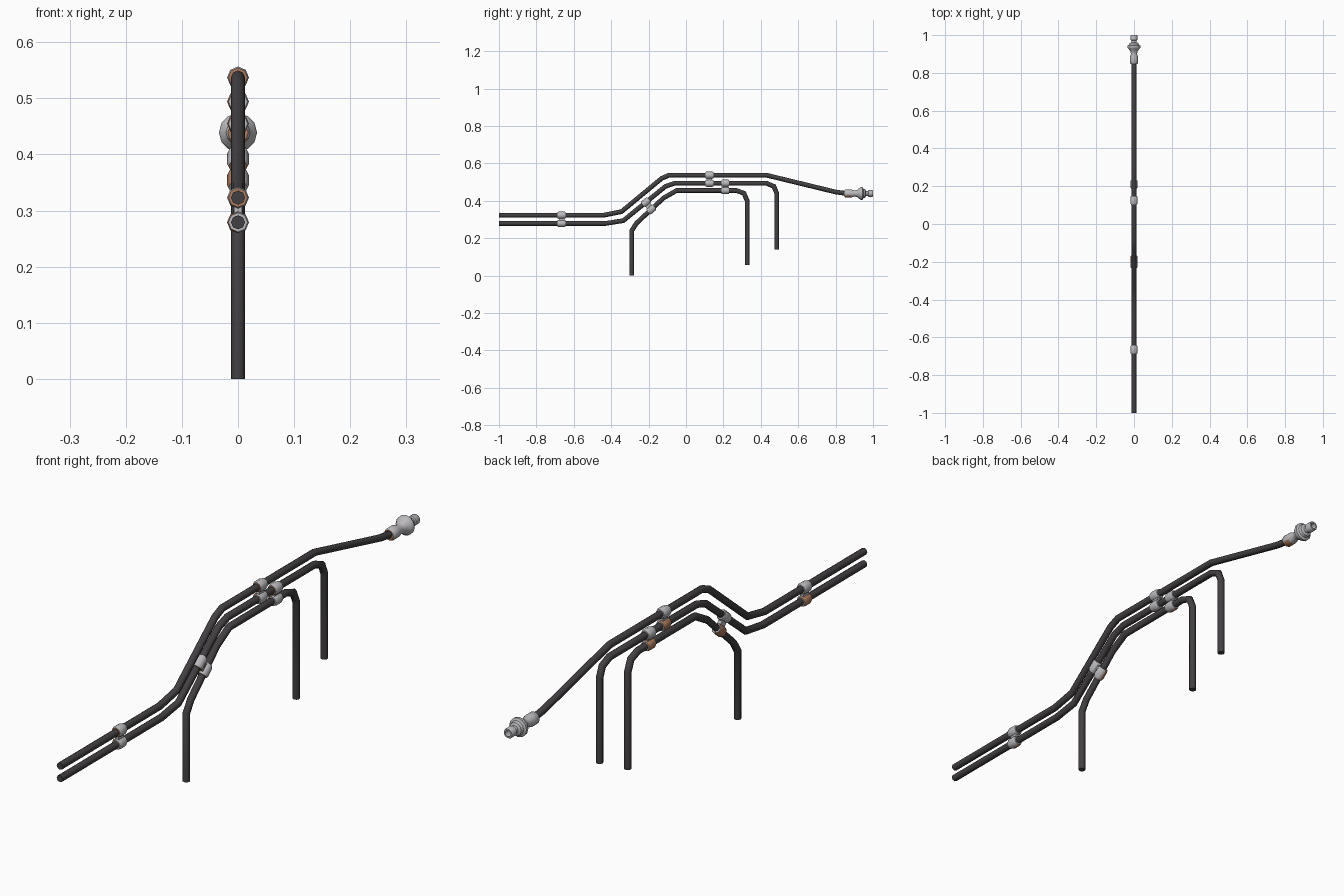
import bpy, bmesh, math
from mathutils import Vector

if "Cube" in bpy.data.objects:
    bpy.data.objects.remove(bpy.data.objects["Cube"])


def material(name, rgb):
    m = bpy.data.materials.new(name)
    m.diffuse_color = (*rgb, 1)
    m.use_nodes = True
    m.node_tree.nodes["Principled BSDF"].inputs["Base Color"].default_value = m.diffuse_color
    return m


RUBBER = material("dark rubber", (0.055, 0.051, 0.054))
STEEL = material("pale steel", (0.50, 0.49, 0.51))
RUST = material("copper brown", (0.42, 0.20, 0.11))


def finish(name, bm, mats, rule=None, angle=50):
    bmesh.ops.recalc_face_normals(bm, faces=bm.faces)
    bm.normal_update()
    if rule:
        for f in bm.faces:
            f.material_index = 1 if rule(f) else 0
    me = bpy.data.meshes.new(name)
    bm.to_mesh(me)
    bm.free()
    for m in mats:
        me.materials.append(m)
    ob = bpy.data.objects.new(name, me)
    bpy.context.collection.objects.link(ob)
    bpy.ops.object.select_all(action='DESELECT')
    ob.select_set(True)
    bpy.context.view_layer.objects.active = ob
    bpy.ops.object.shade_smooth_by_angle(angle=math.radians(angle))
    return ob


def bridge(bm, rings, closed=False):
    n = len(rings[0])
    pairs = list(zip(rings, rings[1:])) + ([(rings[-1], rings[0])] if closed else [])
    for a, b in pairs:
        for i in range(n):
            j = (i + 1) % n
            bm.faces.new((a[i], a[j], b[j], b[i]))


def cable(name, pts, r=0.0125, n=8):
    # mitred sweep along a (y, z) path
    bm = bmesh.new()
    p = [Vector(q) for q in pts]
    rings = []
    for i, q in enumerate(p):
        d0 = (q - p[i - 1]).normalized() if i else (p[1] - q).normalized()
        d1 = (p[i + 1] - q).normalized() if i < len(p) - 1 else d0
        t = (d0 + d1).normalized()
        nrm = Vector((-t.y, t.x)) / max(t.dot(d0), 0.5)
        ring = []
        for k in range(n):
            a = 2 * math.pi * k / n
            o = q + nrm * r * math.sin(a)
            ring.append(bm.verts.new((r * math.cos(a), o.x, o.y)))
        rings.append(ring)
    bridge(bm, rings)
    bm.faces.new(rings[0])
    bm.faces.new(rings[-1])
    finish(name, bm, [RUBBER])


def lathe(bm, centre, profile, ang=0, n=8, closed=True):
    # profile of (distance along axis, radius), axis in the y-z plane
    ca, sa = math.cos(ang), math.sin(ang)
    rings = []
    for s, r in profile:
        ring = []
        for k in range(n):
            a = 2 * math.pi * k / n
            h = r * math.sin(a)
            ring.append(bm.verts.new((r * math.cos(a),
                                      centre[0] + s * ca - h * sa,
                                      centre[1] + s * sa + h * ca)))
        rings.append(ring)
    bridge(bm, rings, closed)


# cables
cable("upper_cable", [(-1, .323), (-.44, .323), (-.345, .342), (-.13, .52), (-.09, .537),
                      (.43, .537), (.80, .447), (.86, .439)])
cable("middle_cable", [(-1, .279), (-.43, .279), (-.335, .294), (-.11, .477), (-.06, .494),
                       (.43, .494), (.47, .477), (.485, .44), (.485, .14)])
cable("lower_cable", [(-.29, 0), (-.29, .24), (-.265, .28), (-.12, .415), (-.05, .455),
                      (.27, .455), (.31, .44), (.327, .40), (.327, .058)])

# double clips holding neighbouring cables together
BAND = [(-.021, .012), (-.021, .017), (-.014, .0195), (.014, .0195), (.021, .017), (.021, .012)]


def clip(name, top, bottom, ang=0):
    axis = Vector((0, math.cos(ang), math.sin(ang)))
    bm = bmesh.new()
    lathe(bm, top, BAND, ang)
    finish(name + "_upper_band", bm, [STEEL, RUST], lambda f: f.normal.dot(axis) < -0.9)
    bm = bmesh.new()
    lathe(bm, bottom, BAND, ang)
    finish(name + "_lower_band", bm, [STEEL, RUST],
           lambda f: f.normal.x < -0.3 and abs(f.normal.dot(axis)) < 0.9)
    # small web between the bands
    bm = bmesh.new()
    bmesh.ops.create_cube(bm, size=1)
    for v in bm.verts:
        x, y, z = v.co.x * .014, v.co.y * .03, v.co.z * .014
        v.co = (x, (top[0] + bottom[0]) / 2 + y * axis.y - z * axis.z,
                (top[1] + bottom[1]) / 2 + y * axis.z + z * axis.y)
    finish(name + "_web", bm, [STEEL])


clip("rear_clip", (-.665, .323), (-.665, .279))
clip("slope_clip", (-.214, .392), (-.186, .354), math.radians(40))
clip("top_clip", (.125, .537), (.125, .494))
clip("branch_clip", (.21, .494), (.21, .455))

# plug connector with sleeve, flange and hollow tip
bm = bmesh.new()
lathe(bm, (0, .439), [(.847, .011), (.847, .018), (.853, .022), (.882, .022), (.90, .016),
                      (.915, .019), (.928, .030), (.934, .034), (.944, .034), (.948, .026),
                      (.958, .023), (.962, .014), (.972, .014), (.975, .018), (.996, .018),
                      (1.0, .016), (1.0, .011), (.965, .011)], n=12)
finish("plug_connector", bm, [STEEL, RUST],
       lambda f: f.calc_center_median().y < .884 and (f.normal.z < -.4 or f.normal.y < -.9),
       angle=40)
